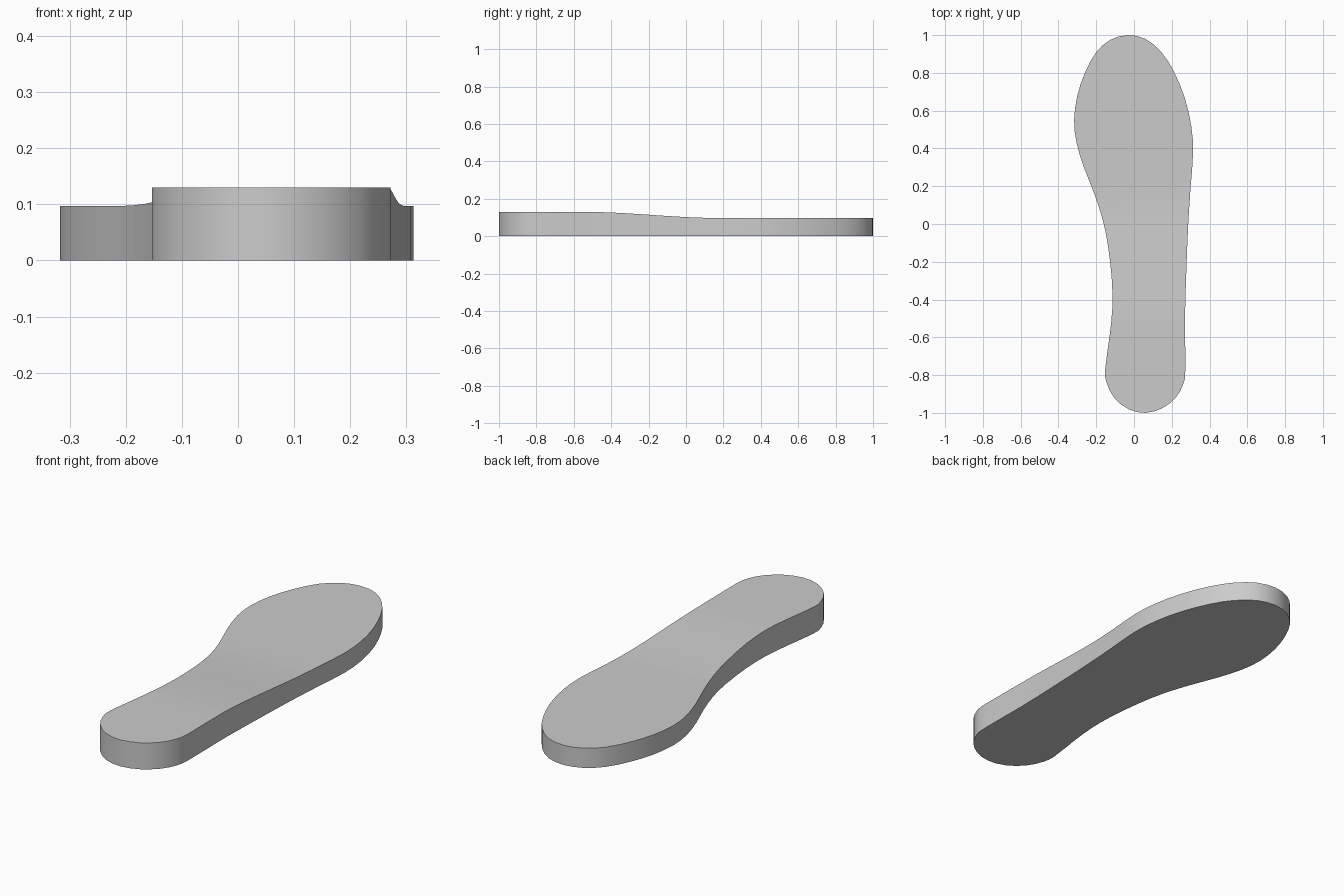
import bpy, bmesh
from mathutils import Vector

if "Cube" in bpy.data.objects:
    bpy.data.objects.remove(bpy.data.objects["Cube"])

# Sole outline, counter-clockwise from the back of the heel
OUTLINE = [
    (0.06, -1.0), (0.15, -0.975), (0.22, -0.92), (0.26, -0.85), (0.272, -0.77),
    (0.27, -0.5), (0.277, -0.25), (0.287, 0.0), (0.30, 0.2), (0.313, 0.38),
    (0.303, 0.52), (0.268, 0.67), (0.21, 0.81), (0.145, 0.91), (0.06, 0.98),
    (-0.035, 1.0), (-0.125, 0.975), (-0.2, 0.91), (-0.26, 0.8), (-0.30, 0.68),
    (-0.317, 0.55), (-0.304, 0.43), (-0.265, 0.3), (-0.21, 0.16), (-0.165, 0.02),
    (-0.137, -0.12), (-0.117, -0.3), (-0.115, -0.45), (-0.13, -0.6),
    (-0.153, -0.77), (-0.145, -0.84), (-0.105, -0.92), (-0.03, -0.98)]


def smooth_loop(pts, steps):
    """Closed Catmull-Rom curve through the points."""
    p = [Vector(q) for q in pts]
    n, out = len(p), []
    for i in range(n):
        a, b, c, d = p[i - 1], p[i], p[(i + 1) % n], p[(i + 2) % n]
        for k in range(steps):
            t = k / steps
            out.append(0.5 * (2 * b + (c - a) * t + (2 * a - 5 * b + 4 * c - d) * t ** 2
                              + (3 * b - a - 3 * c + d) * t ** 3))
    return out


def top_height(y):
    """Raised heel easing down to a thinner forefoot."""
    t = min(max((y + 0.55) / 0.73, 0), 1)
    return 0.13 - 0.033 * t * t * (3 - 2 * t)


# Flat slab from the outline
bm = bmesh.new()
base = bm.faces.new([bm.verts.new((p.x, p.y, 0)) for p in smooth_loop(OUTLINE, 2)])
ext = bmesh.ops.extrude_face_region(bm, geom=[base], use_keep_orig=True)
top = [v for v in ext["geom"] if isinstance(v, bmesh.types.BMVert)]
bmesh.ops.translate(bm, verts=top, vec=(0, 0, 0.1))

# Cross cuts so the top can curve along its length
for i in range(14):
    bmesh.ops.bisect_plane(bm, geom=bm.verts[:] + bm.edges[:] + bm.faces[:],
                           plane_co=(0, -0.571 + i * 0.06, 0), plane_no=(0, 1, 0))
for v in bm.verts:
    if v.co.z > 0.05:
        v.co.z = top_height(v.co.y)
bmesh.ops.recalc_face_normals(bm, faces=bm.faces[:])

mesh = bpy.data.meshes.new("shoe_sole")
bm.to_mesh(mesh)
bm.free()
sole = bpy.data.objects.new("shoe_sole", mesh)
bpy.context.collection.objects.link(sole)

# Smooth walls and top, crisp rims
bpy.context.view_layer.objects.active = sole
sole.select_set(True)
bpy.ops.object.shade_smooth_by_angle(angle=0.5)
